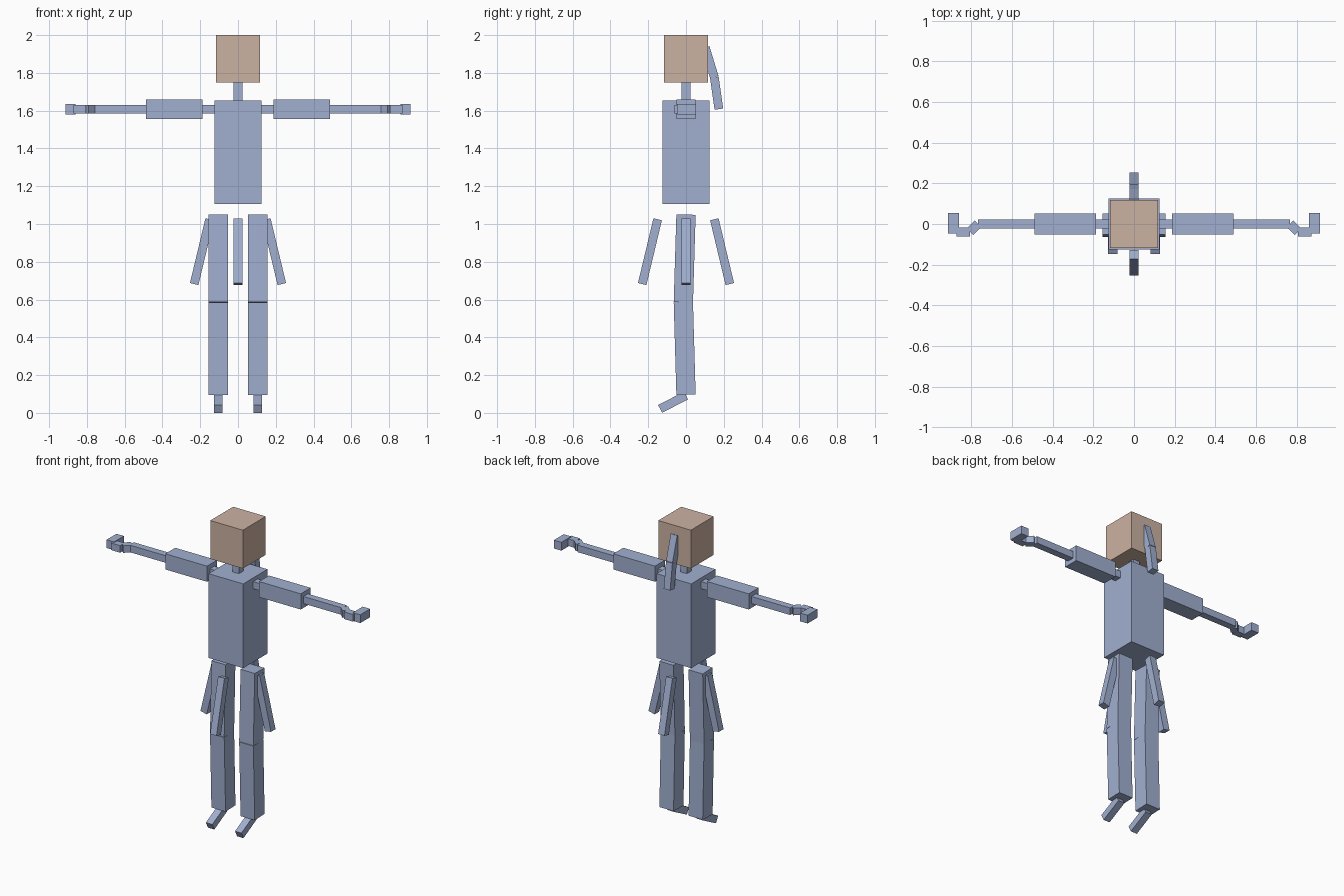
import bpy, bmesh
from mathutils import Vector, Matrix

if "Cube" in bpy.data.objects:
    bpy.data.objects.remove(bpy.data.objects["Cube"])


def material(name, rgb):
    m = bpy.data.materials.new(name)
    m.diffuse_color = (*rgb, 1.0)
    m.use_nodes = True
    m.node_tree.nodes["Principled BSDF"].inputs["Base Color"].default_value = m.diffuse_color
    return m


BLUE = material("dusty blue", (0.355, 0.43, 0.63))
SKIN = material("skin tan", (0.60, 0.445, 0.36))


def limb(name, start, end, width, mat=BLUE):
    """Square-section box running from start to end."""
    a, b = Vector(start), Vector(end)
    d = b - a
    length = d.length
    d.normalize()
    # side axis = world axis most perpendicular to the limb
    k = min(range(3), key=lambda i: abs(d[i]))
    side = Vector([1.0 if i == k else 0.0 for i in range(3)])
    side = (side - d * side.dot(d)).normalized()
    rot = Matrix((side, d.cross(side), d)).transposed().to_4x4()
    bm = bmesh.new()
    bmesh.ops.create_cube(bm, size=1.0)
    bm.transform(Matrix.Translation((a + b) / 2) @ rot
                 @ Matrix.Diagonal((width, width, length, 1.0)))
    mesh = bpy.data.meshes.new(name)
    bm.to_mesh(mesh)
    bm.free()
    mesh.materials.append(mat)
    ob = bpy.data.objects.new(name, mesh)
    bpy.context.collection.objects.link(ob)
    return ob


THIN, THICK = 0.046, 0.102

# Head, neck and torso
limb("head", (0, 0, 1.75), (0, 0, 2.0), 0.235, SKIN)
limb("neck", (0, 0, 1.65), (0, 0, 1.75), THIN)
limb("torso", (0, 0, 1.106), (0, 0, 1.655), 0.25)

# Ponytail behind the head
limb("hair_upper", (0, 0.102, 1.935), (0, 0.15, 1.777), THIN)
limb("hair_lower", (0, 0.15, 1.777), (0, 0.174, 1.608), THIN)

# Skirt flaps on four sides
for name, dx, dy in (("front", 0, -1), ("back", 0, 1), ("left", -1, 0), ("right", 1, 0)):
    limb("skirt_" + name, (dx * 0.15, dy * 0.15, 1.025),
         (dx * 0.232, dy * 0.232, 0.682), THIN)

ARM_Z = 1.608
for label, s in (("left", -1), ("right", 1)):
    # Arm
    limb("shoulder_" + label, (s * 0.10, 0, ARM_Z), (s * 0.187, 0, ARM_Z), THIN)
    limb("upper_arm_" + label, (s * 0.187, 0, ARM_Z), (s * 0.488, 0, ARM_Z), THICK)
    limb("forearm_" + label, (s * 0.488, 0, ARM_Z), (s * 0.767, 0, ARM_Z), THIN)
    # Hooked hand
    limb("wrist_" + label, (s * 0.767, 0, ARM_Z), (s * 0.806, -0.037, ARM_Z), THIN)
    limb("palm_" + label, (s * 0.806, -0.039, ARM_Z), (s * 0.872, -0.039, ARM_Z), THIN)
    limb("fingers_" + label, (s * 0.887, -0.047, ARM_Z), (s * 0.887, 0.054, ARM_Z), 0.054)
    # Leg with slightly forward knee, and foot
    x = s * 0.105
    limb("thigh_" + label, (x, 0, 1.05), (x, -0.014, 0.585), THICK)
    limb("shin_" + label, (x, -0.014, 0.585), (x, 0, 0.097), THICK)
    limb("foot_" + label, (x, 0, 0.092), (x, -0.137, 0.021), THIN)
